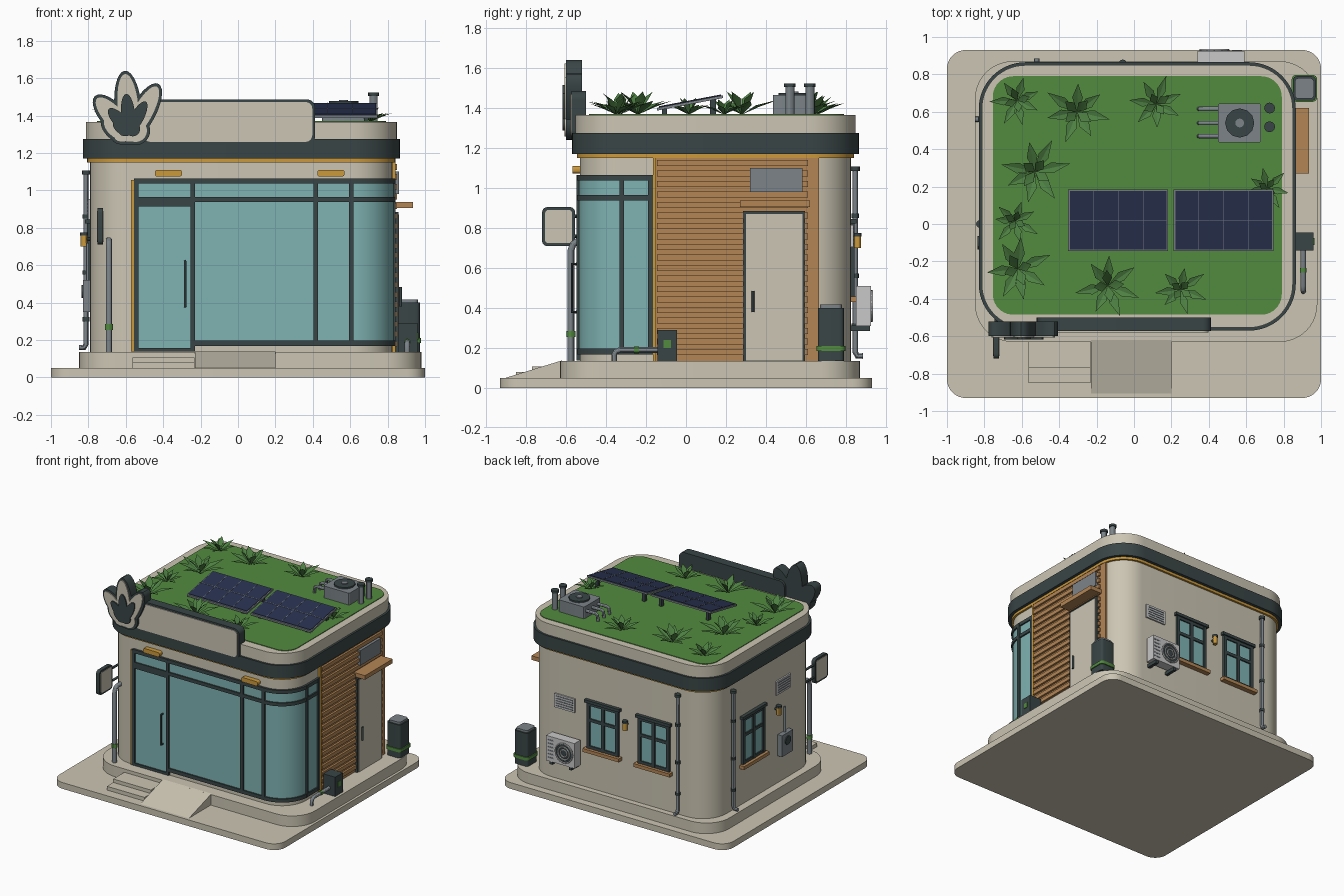
import bpy, bmesh, math, random
from mathutils import Vector

if "Cube" in bpy.data.objects:
    bpy.data.objects.remove(bpy.data.objects["Cube"])
random.seed(4)

def mat(name, r, g, b):
    m = bpy.data.materials.new(name)
    m.diffuse_color = (r, g, b, 1)
    m.use_nodes = True
    m.node_tree.nodes["Principled BSDF"].inputs["Base Color"].default_value = m.diffuse_color
    return m

CREAM = mat("cream plaster", .60, .56, .45)
DARK = mat("dark slate", .042, .06, .061)
GLASS = mat("teal glass", .215, .45, .45)
WOOD = mat("warm wood", .45, .235, .09)
GOLD = mat("amber trim", .60, .32, .045)
GRASS = mat("grass green", .085, .26, .05)
LEAF = mat("leaf green", .075, .215, .055)
NAVY = mat("solar navy", .022, .032, .08)
GREY = mat("metal grey", .20, .23, .25)
WHITE = mat("appliance white", .58, .58, .58)

def finish(bm, name, m):
    bmesh.ops.recalc_face_normals(bm, faces=bm.faces)
    me = bpy.data.meshes.new(name)
    bm.to_mesh(me)
    bm.free()
    me.materials.append(m)
    ob = bpy.data.objects.new(name, me)
    bpy.context.collection.objects.link(ob)
    return ob

def prism(name, pts, t0, t1, m, axis='z'):
    """Extrude a 2D outline along an axis from t0 to t1."""
    put = {'z': lambda a, b, t: (a, b, t), 'y': lambda a, b, t: (a, t, b),
           'x': lambda a, b, t: (t, a, b)}[axis]
    bm = bmesh.new()
    lo = [bm.verts.new(put(a, b, t0)) for a, b in pts]
    hi = [bm.verts.new(put(a, b, t1)) for a, b in pts]
    bm.faces.new(lo)
    bm.faces.new(hi)
    n = len(pts)
    for i in range(n):
        j = (i + 1) % n
        bm.faces.new((lo[i], lo[j], hi[j], hi[i]))
    return finish(bm, name, m)

def rr(a0, a1, b0, b1, r, n=10):
    """Rounded rectangle outline."""
    out = []
    for k, (ca, cb) in enumerate(((a1-r, b0+r), (a1-r, b1-r), (a0+r, b1-r), (a0+r, b0+r))):
        for i in range(n + 1):
            t = math.radians(-90 + 90*k + 90*i/n)
            out.append((ca + r*math.cos(t), cb + r*math.sin(t)))
    return out

def box(name, x0, x1, y0, y1, z0, z1, m):
    return prism(name, [(x0, y0), (x1, y0), (x1, y1), (x0, y1)], z0, z1, m)

def tube(name, pts, r, m):
    cu = bpy.data.curves.new(name, 'CURVE')
    cu.dimensions, cu.bevel_depth, cu.bevel_resolution, cu.use_fill_caps = '3D', r, 4, True
    sp = cu.splines.new('POLY')
    sp.points.add(len(pts) - 1)
    for p, c in zip(sp.points, pts):
        p.co = (*c, 1)
    cu.materials.append(m)
    ob = bpy.data.objects.new(name, cu)
    bpy.context.collection.objects.link(ob)

# Wall footprint
X0, X1, Y0, Y1, R = -.79, .825, -.53, .825, .21
def ring(o):
    return rr(X0-o, X1+o, Y0-o, Y1+o, R+o, 14)

# Ground slab, plinth, ramp and steps
prism("ground_slab", rr(-1, 1, -.93, .93, .1), 0, .05, CREAM)
prism("plinth", rr(-.85, .98, -.63, .87, .2), .05, .135, CREAM)
prism("ramp", [(-.62, .045), (-.905, .05), (-.62, .138)], -.23, .2, CREAM, 'x')
box("upper_step", -.565, -.232, -.77, -.62, .05, .108, CREAM)
box("lower_step", -.565, -.232, -.85, -.62, .05, .08, CREAM)

# Walls, trim, band, parapet and lawn
prism("walls", ring(0), .135, 1.3, CREAM)
prism("amber_trim", ring(.016), 1.15, 1.18, GOLD)
prism("roof_band", ring(.04), 1.17, 1.275, DARK)
prism("parapet", ring(.024), 1.275, 1.365, CREAM)
prism("roof_lawn", rr(-.755, .79, -.485, .79, .11), 1.35, 1.37, GRASS)

# Wraparound shop glazing
def ribbon(name, x0, y1, o, z0, z1, m):
    def edge(d):
        arc = [math.radians(-90 + 90*i/14) for i in range(15)]
        return [(x0, Y0-d)] + [(X1-R+(R+d)*math.cos(t), Y0+R+(R+d)*math.sin(t)) for t in arc] + [(X1+d, y1)]
    prism(name, edge(o) + edge(-.02)[::-1], z0, z1, m)

ribbon("shop_glass", -.24, -.17, .006, .17, 1.05, GLASS)
ribbon("sill_frame", -.24, -.165, .017, .168, .197, DARK)
ribbon("transom_frame", -.555, -.165, .017, .938, .965, DARK)
ribbon("head_frame", -.555, -.165, .017, 1.037, 1.065, DARK)
box("door_glass", -.55, -.24, -.537, -.51, .14, 1.05, GLASS)
box("door_rail", -.55, -.24, -.547, -.51, .138, .158, DARK)
box("door_rail", -.55, -.24, -.547, -.51, .915, .942, DARK)
for x, z0 in ((-.545, .138), (-.243, .138), (.415, .17), (.605, .17)):
    box("front_mullion", x-.012, x+.012, -.548, -.51, z0, 1.06, DARK)
for y in (-.322, -.177):
    box("side_mullion", .8, .843, y-.012, y+.012, .17, 1.06, DARK)
box("amber_jamb", -.572, -.557, -.545, -.51, .138, 1.055, GOLD)
tube("door_handle", [(-.283, -.545, .38), (-.283, -.57, .38), (-.283, -.57, .62), (-.283, -.545, .62)], .007, DARK)
for x in (-.372, .497):
    prism("awning_lamp", rr(x-.073, x+.073, 1.074, 1.11, .014, 4), -.567, -.51, GOLD, 'y')

# Timber cladding and slats
box("cladding", .79, .834, -.152, .665, .135, 1.155, WOOD)
box("amber_jamb", .79, .842, -.165, -.15, .135, 1.155, GOLD)
for i in range(19):
    z = .165 + i*.0525
    for a, b in ([(-.145, .29), (.595, .61)] if z < .88 else [(-.145, .61)]):
        box("slat", .83, .85, a, b, z, z+.03, WOOD)

# Side door, canopy and louvre
box("side_door_frame", .82, .857, .285, .595, .135, .885, DARK)
box("side_door", .82, .862, .3, .582, .137, .87, CREAM)
tube("side_door_handle", [(.868, .335, .38), (.868, .335, .485)], .008, DARK)
box("canopy", .81, .935, .27, .62, .905, .938, WOOD)
box("louvre", .82, .86, .32, .582, .98, 1.1, GREY)

# Helpers for the back and left walls: u along the wall, d outward
def wbox(side, name, u0, u1, d0, d1, z0, z1, m):
    if side == 'back':
        box(name, u0, u1, Y1+d0, Y1+d1, z0, z1, m)
    else:
        box(name, X0-d1, X0-d0, u0, u1, z0, z1, m)
def wpt(side, u, d, z):
    return (u, Y1+d, z) if side == 'back' else (X0-d, u, z)

def window(s, u):
    wbox(s, "window_glass", u-.13, u+.13, -.02, .006, .46, .82, GLASS)
    for v in (-.127, 0, .127):
        wbox(s, "window_stile", u+v-.013, u+v+.013, -.02, .018, .455, .825, DARK)
    for z in (.468, .685, .812):
        wbox(s, "window_rail", u-.135, u+.135, -.02, .016, z-.012, z+.012, DARK)
    wbox(s, "window_head", u-.155, u+.155, -.02, .027, .822, .845, DARK)
    wbox(s, "window_sill", u-.16, u+.16, -.02, .04, .43, .457, WOOD)

def wall_lamp(s, u):
    tube("lamp_arm", [wpt(s, u, 0, .74), wpt(s, u, .035, .74)], .01, DARK)
    tube("lamp_body", [wpt(s, u, .033, .70), wpt(s, u, .033, .76)], .018, GOLD)
    tube("lamp_cap", [wpt(s, u, .033, .758), wpt(s, u, .033, .775)], .021, DARK)

def vent(s, u, z):
    wbox(s, "wall_vent", u-.09, u+.09, 0, .012, z-.055, z+.055, WHITE)
    for i in range(5):
        wbox(s, "vent_slot", u-.075, u+.075, .01, .015, z-.042+i*.019, z-.034+i*.019, GREY)

def downpipe(s, u):
    tube("downpipe", [wpt(s, u, .022, 1.1), wpt(s, u, .022, .18), wpt(s, u, .032, .16), wpt(s, u, .06, .16)], .014, GREY)
    for z, r in ((.3, .019), (.55, .019), (.85, .019), (1.085, .023)):
        tube("pipe_collar", [wpt(s, u, .022, z), wpt(s, u, .022, z+.022)], r, DARK)

for u in (.15, -.3):
    window('back', u)
window('left', .29)
wall_lamp('back', -.06)
wall_lamp('left', .0)
vent('back', .49, .76)
vent('left', -.09, .9)
downpipe('back', -.52)
downpipe('left', .56)

# Wall air conditioner
box("aircon_case", .34, .59, .85, .925, .31, .51, WHITE)
tube("aircon_fan", [(.43, .92, .41), (.43, .929, .41)], .08, DARK)
for r in (.075, .05, .028):
    tube("aircon_grille", [(.43+r*math.cos(a*math.pi/12), .931, .41+r*math.sin(a*math.pi/12)) for a in range(25)], .005, WHITE)
for i in range(6):
    box("aircon_slot", .525, .578, .92, .927, .335+i*.028, .345+i*.028, GREY)
for x in (.38, .55):
    box("aircon_bracket", x-.012, x+.012, .82, .92, .285, .312, DARK)

# Meter box with conduit
wbox('left', "meter_box", -.17, -.03, 0, .04, .35, .52, GREY)
tube("meter_dial", [wpt('left', -.1, .035, .46), wpt('left', -.1, .046, .46)], .035, DARK)
tube("conduit", [wpt('left', -.1, .015, .5), wpt('left', -.1, .015, .72)], .009, GREY)

# Hanging sign
prism("hanging_sign", rr(-.72, -.555, .71, .905, .025, 5), -.752, -.722, DARK, 'x')
prism("hanging_sign_panel", rr(-.705, -.57, .725, .89, .015, 5), -.755, -.719, CREAM, 'x')
for z in (.76, .86):
    tube("sign_bracket", [(-.737, -.56, z), (-.737, -.44, z)], .009, DARK)

# Front standpipe
tube("standpipe", [(-.69, -.575, .135), (-.69, -.575, .69), (-.69, -.565, .72), (-.69, -.545, .733), (-.69, -.48, .733)], .017, GREY)
tube("standpipe_ring", [(-.69, -.575, .255), (-.69, -.575, .285)], .022, GRASS)

# Tall bin and pump box
prism("bin", rr(.85, .972, .66, .79, .02, 4), .135, .4, DARK)
prism("bin_lid", rr(.86, .962, .67, .78, .02, 4), .4, .417, GREY)
prism("bin_stripe", rr(.843, .979, .653, .797, .024, 4), .185, .21, GRASS)
box("pump_box", .855, .96, -.143, -.045, .135, .29, DARK)
box("pump_badge", .95, .964, -.113, -.075, .2, .24, GRASS)
tube("pump_pipe", [(.905, -.13, .19), (.905, -.33, .19), (.905, -.35, .183), (.905, -.36, .165), (.905, -.36, .135)], .014, GREY)
tube("pump_ring", [(.905, -.235, .19), (.905, -.26, .19)], .018, GRASS)

# Blank roof sign board
prism("sign_board", rr(-.52, .412, 1.245, 1.487, .045), -.573, -.5, DARK, 'y')
prism("sign_panel", rr(-.505, .397, 1.26, 1.472, .035), -.579, -.56, CREAM, 'y')

# Leaf ornament made of overlapping petals
def petals(name, bx, bz, k, shrink, y0, y1, m):
    for dx, dz, w in ((-.19, .21, .07), (-.03, .345, .072), (.15, .275, .068), (-.15, .1, .075), (.09, .07, .075), (-.03, .07, .1)):
        L = math.hypot(dx, dz)
        ux, uz = dx/L, dz/L
        a = (k*(L + .04))/2 - shrink
        b = k*w - shrink
        c = k*(L - .04)/2
        pts = []
        for i in range(28):
            t = i*math.tau/28
            p, q = c + a*math.cos(t), b*math.sin(t)
            pts.append((bx + p*ux - q*uz, bz + p*uz + q*ux))
        prism(name, pts, y0, y1, m, 'y')

petals("leaf_ornament_back", -.575, 1.295, 1, 0, -.6, -.52, DARK)
prism("leaf_ornament_base", rr(-.67, -.48, 1.245, 1.42, .08), -.6, -.52, DARK, 'y')
petals("leaf_ornament_face", -.575, 1.295, 1, .017, -.608, -.59, CREAM)
prism("leaf_ornament_face_base", rr(-.653, -.497, 1.262, 1.4, .065), -.608, -.59, CREAM, 'y')
petals("leaf_ornament_motif", -.58, 1.315, .6, .006, -.617, -.6, DARK)

# Tilted solar panels with grid lines
def slope(y):
    return 1.388 + (y + .145)*.19
def tilted(name, x0, x1, y0, y1, lift, t, m):
    a, b = slope(y0) + lift, slope(y1) + lift
    prism(name, [(y0, a), (y1, b), (y1, b+t), (y0, a+t)], x0, x1, m, 'x')
for x0 in (-.352, .212):
    x1 = x0 + .535
    tilted("solar_frame", x0, x1, -.145, .185, 0, .014, GREY)
    tilted("solar_cells", x0+.009, x1-.009, -.136, .176, .006, .012, NAVY)
    for i in (1, 2, 3):
        x = x0 + .535*i/4
        tilted("solar_line", x-.002, x+.002, -.136, .176, .012, .008, GREY)
    tilted("solar_line", x0, x1, .018, .022, .012, .008, GREY)
    for x in (x0+.06, x1-.06):
        box("solar_leg", x-.012, x+.012, .12, .15, 1.36, slope(.12)+.004, DARK)
        box("solar_leg", x-.012, x+.012, -.12, -.095, 1.36, slope(-.12)+.004, DARK)

# Roof ventilation unit
prism("roof_unit", rr(.45, .68, .435, .645, .012, 3), 1.36, 1.465, GREY)
tube("roof_fan", [(.565, .54, 1.46), (.565, .54, 1.477)], .078, DARK)
tube("roof_fan_hub", [(.565, .54, 1.47), (.565, .54, 1.484)], .024, GREY)
for y in (.615, .54, .47):
    tube("roof_pipe", [(.46, y, 1.425), (.37, y, 1.425), (.352, y, 1.415), (.347, y, 1.36)], .012, GREY)
for y in (.62, .52):
    tube("roof_stack", [(.725, y, 1.36), (.725, y, 1.51)], .022, GREY)
    tube("roof_stack_cap", [(.725, y, 1.505), (.725, y, 1.523)], .029, DARK)

# Roof plants: folded pointed leaves
def plant(x, y, s):
    bm = bmesh.new()
    turn = random.random()*6
    for count, reach, rise, tw in ((7, 1, .35, 0), (4, .5, .58, .4)):
        for i in range(count):
            a = turn + tw + i*math.tau/count + random.uniform(-.15, .15)
            L = s*reach*random.uniform(.82, 1.08)
            f, n = Vector((math.cos(a), math.sin(a), 0)), Vector((-math.sin(a), math.cos(a), 0))
            o = Vector((x, y, 1.368))
            up = Vector((0, 0, s*rise))
            w = n*s*.16
            mid = o + f*L*.5 + up*.75
            base, tip, spine = (bm.verts.new(p) for p in (o, o + f*L + up*1.1, mid - Vector((0, 0, s*.05))))
            for side in (w, -w):
                e = bm.verts.new(mid + side)
                bm.faces.new((base, e, spine))
                bm.faces.new((spine, e, tip))
    finish(bm, "roof_plant", LEAF)

for p in ((-.625, .66, .14), (-.305, .6, .18), (.12, .64, .15), (-.53, .28, .18), (-.635, .015, .13),
          (-.62, -.24, .18), (-.14, -.33, .17), (.25, -.35, .14), (.71, .19, .12)):
    plant(*p)

# Turn tubes into meshes and smooth the curved faces
bpy.ops.object.select_all(action='SELECT')
bpy.context.view_layer.objects.active = next(o for o in bpy.data.objects if o.type == 'CURVE')
bpy.ops.object.convert(target='MESH')
bpy.ops.object.select_all(action='SELECT')
bpy.ops.object.shade_smooth_by_angle()
